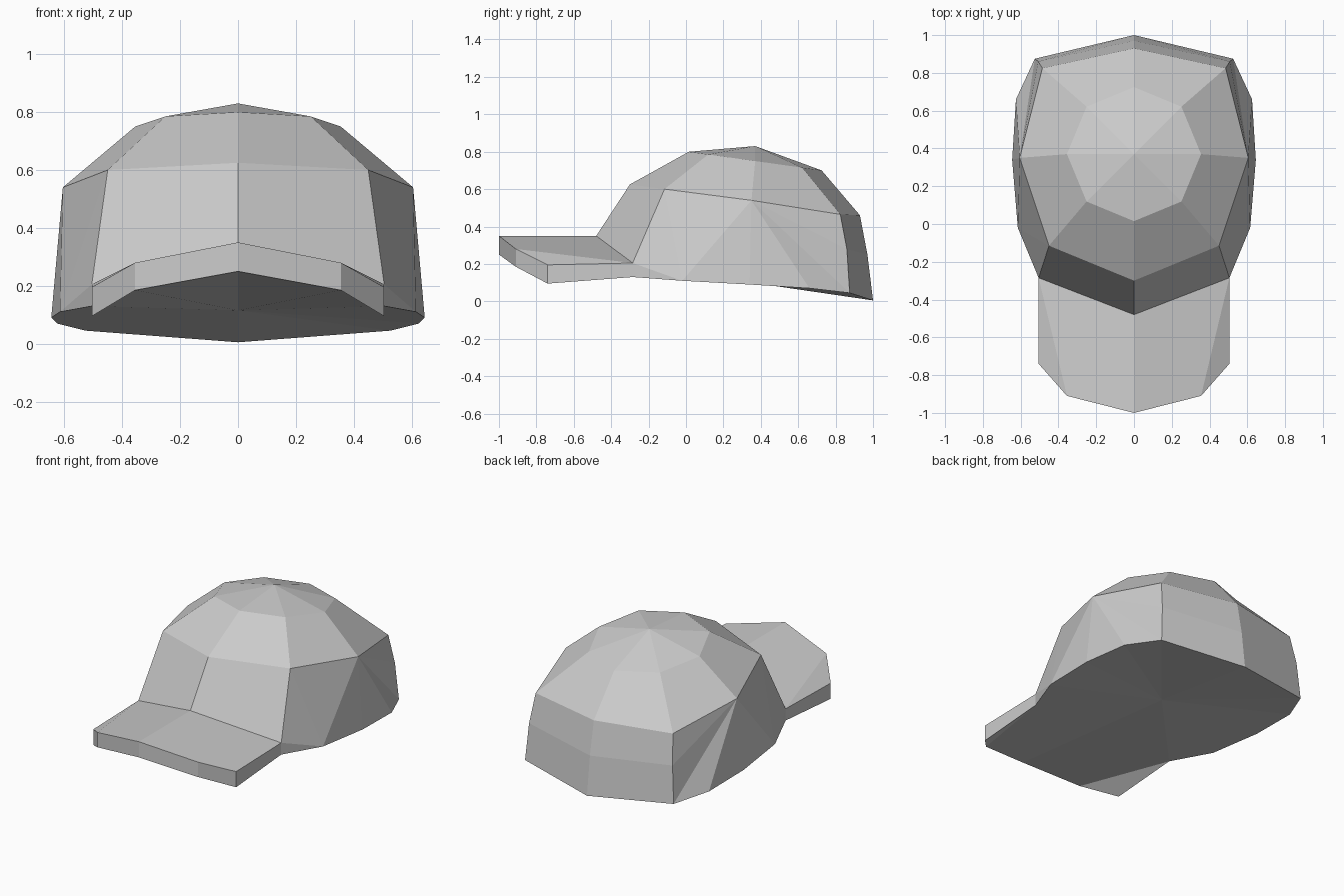
import bpy, bmesh
from math import sin, cos, radians
from mathutils import Vector

if "Cube" in bpy.data.objects:
    bpy.data.objects.remove(bpy.data.objects["Cube"], do_unlink=True)

fabric = bpy.data.materials.new("grey fabric")
fabric.use_nodes = True
grey = (0.6, 0.6, 0.6, 1)
fabric.diffuse_color = grey
fabric.node_tree.nodes["Principled BSDF"].inputs["Base Color"].default_value = grey


def strip(a, b):
    """Quads between two rows of equal length."""
    return [(a[i], a[i + 1], b[i + 1], b[i]) for i in range(len(a) - 1)]


def fan(hub, row):
    """Triangles from one point to a row."""
    return [(hub, p, q) for p, q in zip(row, row[1:])]


def build(name, half_faces, inside):
    """Mirror the half shell across x and turn every face away from an inner point."""
    bm = bmesh.new()
    for side in (1, -1):
        for face in half_faces:
            bm.faces.new([bm.verts.new((x * side, y, z)) for x, y, z in face])
    bmesh.ops.remove_doubles(bm, verts=bm.verts, dist=0.001)
    bm.normal_update()
    for f in bm.faces:
        if f.normal.dot(f.calc_center_median() - Vector(inside)) < 0:
            f.normal_flip()
    mesh = bpy.data.meshes.new(name)
    bm.to_mesh(mesh)
    bm.free()
    mesh.materials.append(fabric)
    bpy.context.collection.objects.link(bpy.data.objects.new(name, mesh))


# Crown rows, each running from the front centre round to the back centre
apex = (0, 0.37, 0.83)
top_ring = []
for step in range(5):
    a = radians(45 * step)
    y = -0.355 * cos(a)
    top_ring.append((0.355 * sin(a), 0.37 + y, 0.75 - 0.14 * y))
shoulder = [(0, -0.3, 0.625), (0.45, -0.115, 0.6), (0.605, 0.35, 0.54),
            (0.485, 0.825, 0.465), (0, 0.93, 0.46)]
back_mid = [(0.507, 0.86, 0.28), (0, 0.97, 0.25)]
seam = [(0, -0.48, 0.35), (0.505, -0.285, 0.205)]
corner = (0.505, -0.285, 0.13)
rim = [corner, (0.615, -0.02, 0.11), (0.645, 0.34, 0.09),
       (0.625, 0.66, 0.07), (0.525, 0.875, 0.045), (0, 1, 0.005)]
under = (0, 0.25, 0.115)

# Crown: top, front panel, side panel, back panel and underside
crown = fan(apex, top_ring) + strip(top_ring, shoulder)
crown += strip(shoulder[:2], seam)
crown += fan(shoulder[1], [seam[1], rim[1]]) + fan(rim[1], [seam[1], corner])
crown += fan(shoulder[2], [shoulder[1]] + rim[1:5] + [back_mid[0], shoulder[3]])
crown += strip(shoulder[3:], back_mid) + strip(back_mid, rim[4:])
crown += fan(under, rim)
build("crown", crown, (0, 0.3, 0.3))

# Brim: peaked top, front edge and underside
edge_top = [(0, -1, 0.35), (0.355, -0.91, 0.28), (0.505, -0.74, 0.195), seam[1]]
edge_low = [(0, -1, 0.25), (0.355, -0.91, 0.185), (0.505, -0.74, 0.095), corner]
brim = [(seam[0], edge_top[0], edge_top[1], seam[1]), tuple(edge_top[1:])]
brim += strip(edge_top, edge_low)
brim += [(under, edge_low[0], edge_low[1], corner), tuple(edge_low[1:])]
build("brim", brim, (0, -0.7, 0.23))
